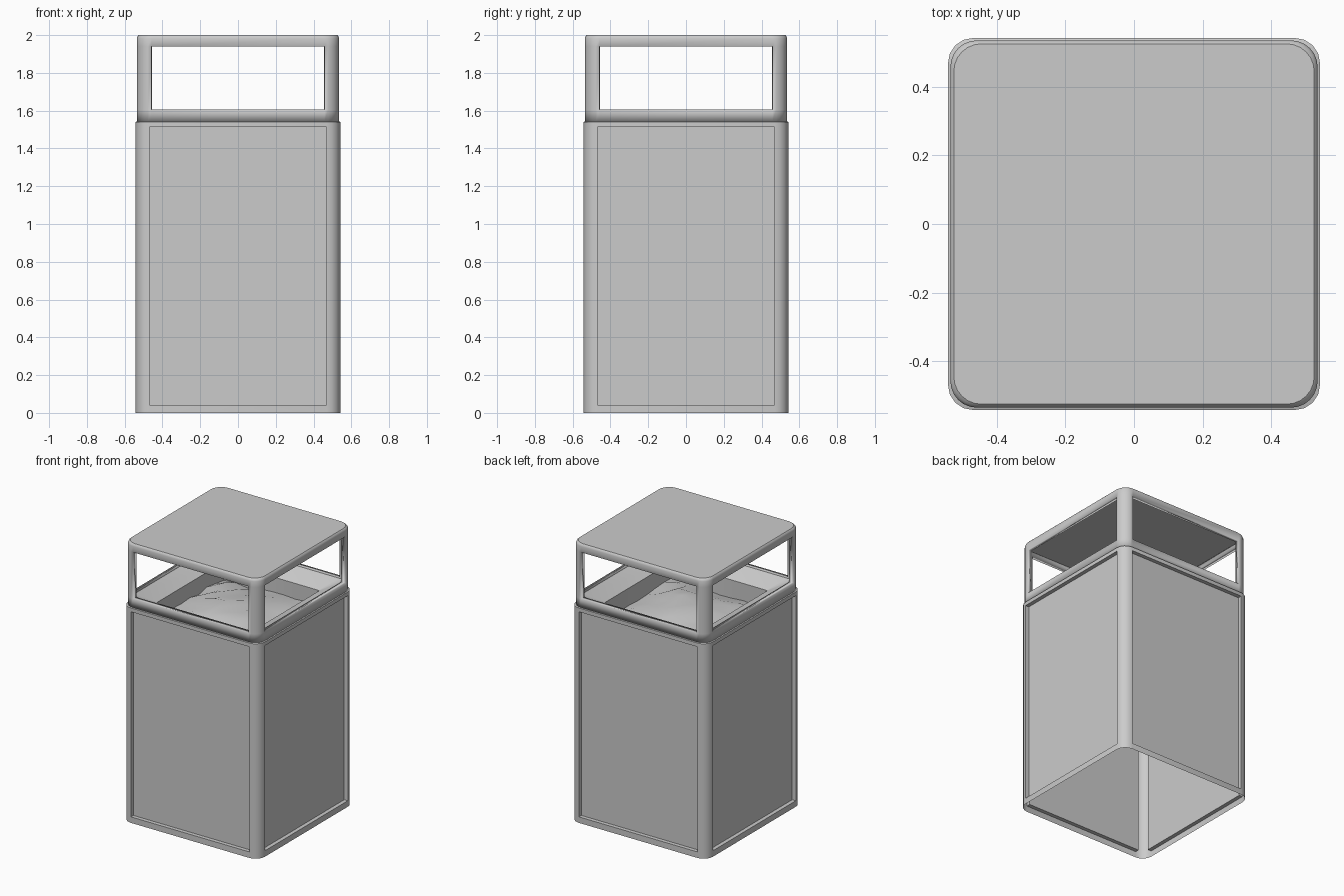
import bpy, bmesh, math, random
from mathutils import Vector

if "Cube" in bpy.data.objects:
    bpy.data.objects.remove(bpy.data.objects["Cube"])

random.seed(4)


def rounded_square(bm, half, radius, z, seg):
    """Ring of vertices, counter-clockwise, with seg faces per corner."""
    ring = []
    c = half - radius
    for k in range(4):
        mid = math.pi / 4 + k * math.pi / 2
        cx, cy = math.copysign(c, math.cos(mid)), math.copysign(c, math.sin(mid))
        for i in range(seg + 1):
            a = k * math.pi / 2 + i * math.pi / 2 / seg
            ring.append(bm.verts.new((cx + radius * math.cos(a), cy + radius * math.sin(a), z)))
    return ring


def loft(bm, profile, seg, cap=False):
    """Join rounded squares (half, radius, z); return the faces of each band."""
    rings = [rounded_square(bm, h, r, z, seg) for h, r, z in profile]
    bands = []
    for lo, hi in zip(rings, rings[1:]):
        n = len(lo)
        bands.append([bm.faces.new((lo[i], lo[(i + 1) % n], hi[(i + 1) % n], hi[i])) for i in range(n)])
    if cap:
        bm.faces.new(rings[-1])
    return bands


def flats(band, seg):
    """The four flat side faces of a band."""
    return [f for i, f in enumerate(band) if i % (seg + 1) == seg]


def finish(bm, name, angle=35):
    bm.normal_update()
    mesh = bpy.data.meshes.new(name)
    bm.to_mesh(mesh)
    bm.free()
    obj = bpy.data.objects.new(name, mesh)
    bpy.context.collection.objects.link(obj)
    bpy.context.view_layer.objects.active = obj
    bpy.ops.object.select_all(action='DESELECT')
    obj.select_set(True)
    bpy.ops.object.shade_smooth_by_angle(angle=math.radians(angle))
    return obj


# Body: thin open-bottomed shell with a recessed panel on each side
bm = bmesh.new()
S = 4
bands = loft(bm, [(.542, .073, 0), (.542, .073, .043), (.542, .073, 1.513),
                  (.542, .073, 1.54), (.53, .075, 1.545)], S)
bm.normal_update()
for face in flats(bands[1], S):
    inward = -face.normal * .028
    new = bmesh.ops.extrude_discrete_faces(bm, faces=[face])['faces'][0]
    bmesh.ops.translate(bm, verts=new.verts, vec=inward)
finish(bm, "bin_body")

# Hood: collar, corner posts and roof with four open windows
bm = bmesh.new()
S = 6
bands = loft(bm, [(.535, .077, 1.543), (.535, .077, 1.605), (.535, .077, 1.94), (.535, .077, 1.982),
                  (.532, .08, 1.993), (.525, .08, 2.0)], S, cap=True)
bmesh.ops.delete(bm, geom=flats(bands[1], S), context='FACES')
hood = finish(bm, "hood")
solid = hood.modifiers.new("thickness", 'SOLIDIFY')
solid.thickness = .035
solid.offset = -1

# Sloping rim and chute inside the collar
bm = bmesh.new()
loft(bm, [(.38, .01, 1.3), (.38, .01, 1.54), (.502, .045, 1.603)], 2)
bmesh.ops.reverse_faces(bm, faces=bm.faces[:])
finish(bm, "inner_rim")

# Uneven mound filling the chute
bm = bmesh.new()
bmesh.ops.create_grid(bm, x_segments=8, y_segments=8, size=.38)
for v in bm.verts:
    d = max(abs(v.co.x), abs(v.co.y)) / .38
    v.co.z = 1.42 + .06 * (1 - d * d) + random.uniform(-.015, .015)
finish(bm, "contents", 60)
